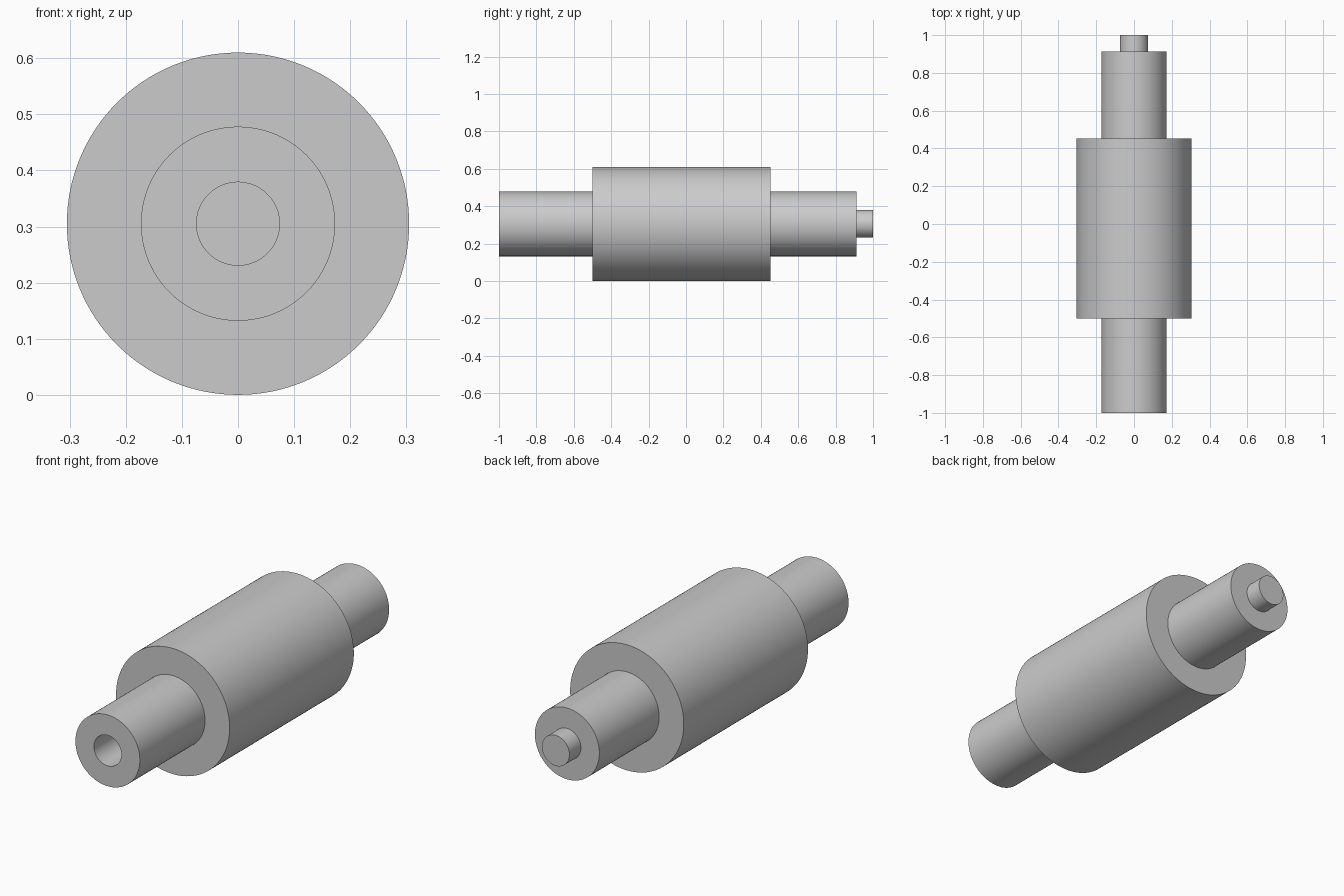
import bpy, bmesh, math

if "Cube" in bpy.data.objects:
    bpy.data.objects.remove(bpy.data.objects["Cube"])

AXIS_Z = 0.305
SEGMENTS = 128

grey = bpy.data.materials.new("plain grey")
grey.diffuse_color = (0.6, 0.6, 0.6, 1.0)
grey.use_nodes = True
grey.node_tree.nodes["Principled BSDF"].inputs["Base Color"].default_value = grey.diffuse_color

# Half profile (radius, y) from the blind hole floor to the tip of the pin
profile = [
    (0.0, -0.70), (0.074, -0.70), (0.074, -1.0),   # bore in the front end
    (0.173, -1.0), (0.173, -0.50),                 # front shaft
    (0.305, -0.50), (0.305, 0.453),                # thick body
    (0.173, 0.453), (0.173, 0.912),                # rear shaft
    (0.074, 0.912), (0.074, 1.0), (0.0, 1.0),      # pin
]

# Spin the profile around the lengthwise axis
bm = bmesh.new()
verts = [bm.verts.new((r, y, 0)) for r, y in profile]
edges = [bm.edges.new(pair) for pair in zip(verts, verts[1:])]
bmesh.ops.spin(bm, geom=verts + edges, cent=(0, 0, 0), axis=(0, 1, 0),
               angle=2 * math.pi, steps=SEGMENTS, use_duplicate=False)
bmesh.ops.remove_doubles(bm, verts=bm.verts, dist=0.0001)
bmesh.ops.recalc_face_normals(bm, faces=bm.faces)
mesh = bpy.data.meshes.new("stepped_roller")
bm.to_mesh(mesh)
bm.free()

roller = bpy.data.objects.new("stepped_roller", mesh)
roller.location.z = AXIS_Z
mesh.materials.append(grey)
bpy.context.collection.objects.link(roller)

# Smooth the round walls and keep the steps sharp
bpy.context.view_layer.objects.active = roller
roller.select_set(True)
bpy.ops.object.shade_smooth_by_angle(angle=math.radians(30))
